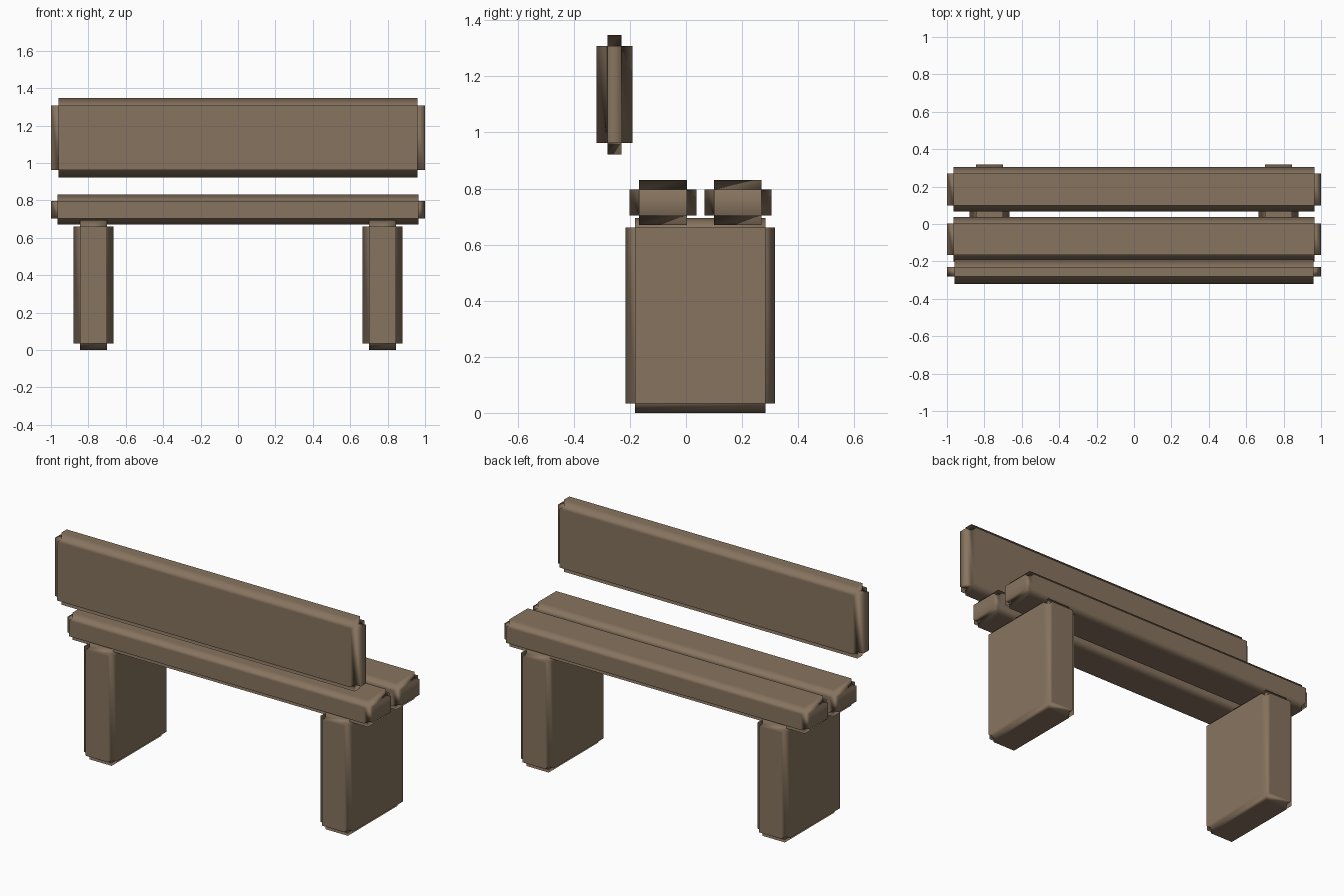
import bpy
import bmesh
from mathutils import Vector

cube = bpy.data.objects.get("Cube")
if cube:
    bpy.data.objects.remove(cube, do_unlink=True)

# Single wood colour
wood = bpy.data.materials.new("brown_wood")
wood.use_nodes = True
color = (0.245, 0.175, 0.115, 1.0)
wood.diffuse_color = color
bsdf = wood.node_tree.nodes["Principled BSDF"]
bsdf.inputs["Base Color"].default_value = color
bsdf.inputs["Roughness"].default_value = 0.9


def notched_block(name, low, high, notch):
    """Box between two corners whose edges are cut in by a square step."""
    low, high = Vector(low), Vector(high)
    center, size = (low + high) / 2, high - low
    mesh = bpy.data.meshes.new(name)
    bm = bmesh.new()
    bmesh.ops.create_cube(bm, size=1)
    bmesh.ops.scale(bm, vec=size, verts=bm.verts)
    for face in bm.faces:
        face.smooth = True
    bm.to_mesh(mesh)
    bm.free()
    mesh.materials.append(wood)
    obj = bpy.data.objects.new(name, mesh)
    obj.location = center
    bpy.context.collection.objects.link(obj)

    # Square inward step on every edge
    bevel = obj.modifiers.new("step", 'BEVEL')
    bevel.width = notch
    bevel.segments = 2
    bevel.profile = 0.0
    bevel.limit_method = 'NONE'
    # Large faces stay flat while the steps shade softly
    normals = obj.modifiers.new("soft_steps", 'WEIGHTED_NORMAL')
    normals.weight = 100
    return obj


# Legs
for name, x in (("right_leg", -0.773), ("left_leg", 0.773)):
    notched_block(name, (x - 0.107, -0.215, 0), (x + 0.107, 0.318, 0.695), 0.034)

# Seat planks
for name, y in (("front_seat_plank", -0.082), ("back_seat_plank", 0.185)):
    notched_block(name, (-1, y - 0.119, 0.67), (1, y + 0.119, 0.83), 0.034)

# Backrest board
notched_block("backrest", (-1, -0.32, 0.922), (1, -0.19, 1.348), 0.04)
